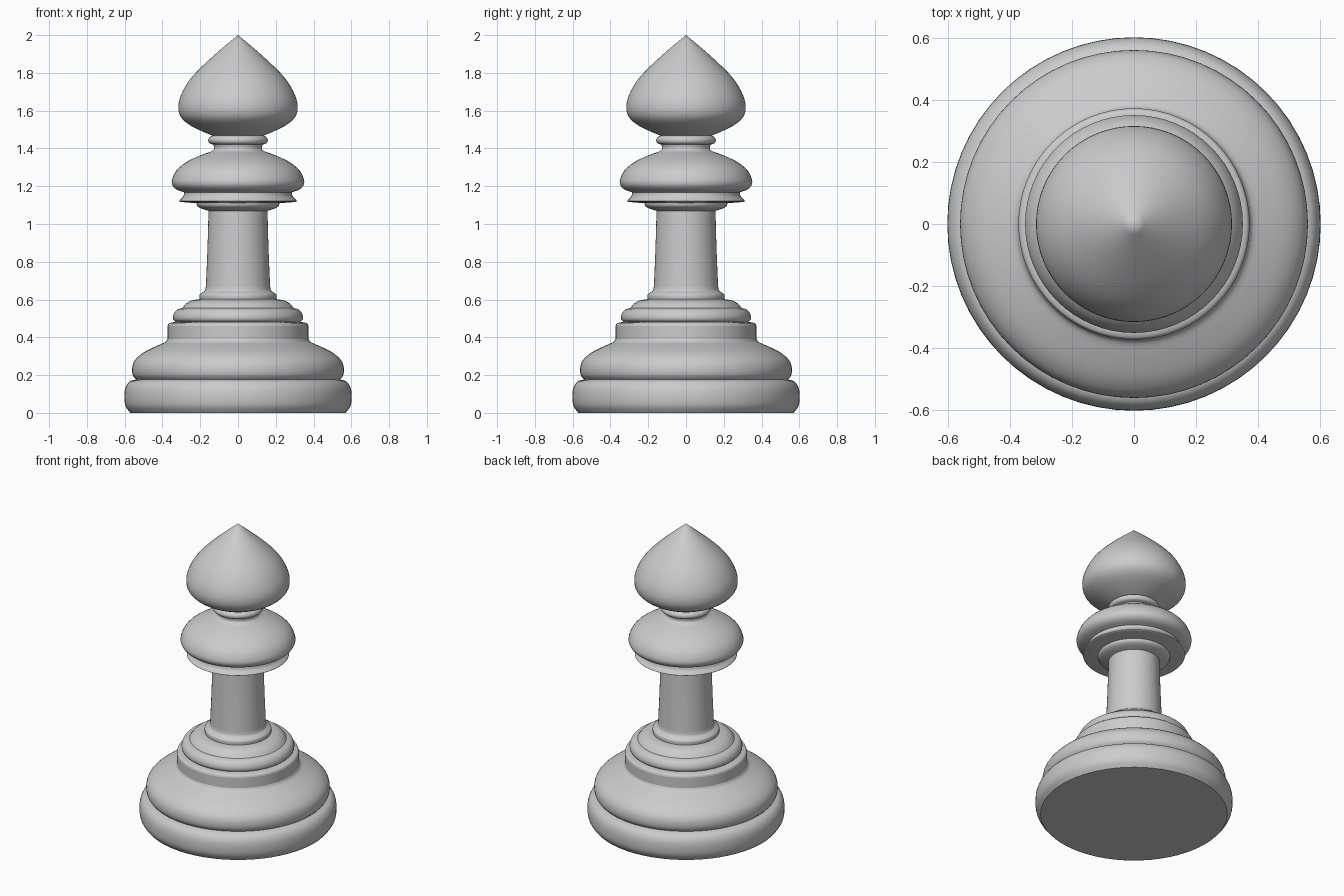
import bpy, bmesh, math
from mathutils import Vector

if "Cube" in bpy.data.objects:
    bpy.data.objects.remove(bpy.data.objects["Cube"])

SEGMENTS = 64


def catmull(points, steps):
    """Smooth curve through (radius, height) points."""
    p = [Vector(q) for q in points]
    p = [2 * p[0] - p[1]] + p + [2 * p[-1] - p[-2]]
    out = []
    for a, b, c, d in zip(p, p[1:], p[2:], p[3:]):
        for i in range(steps):
            t = i / steps
            out.append(0.5 * (2 * b + (c - a) * t + (2 * a - 5 * b + 4 * c - d) * t * t
                              + (3 * b - a - 3 * c + d) * t ** 3))
    return out + [p[-2]]


def turned(name, points, steps=3):
    """Lathe a profile around z; radius 0 closes to a point."""
    bm = bmesh.new()
    prof = [bm.verts.new((max(r, 0), 0, z)) for r, z in catmull(points, steps)]
    edges = [bm.edges.new(e) for e in zip(prof, prof[1:])]
    bmesh.ops.spin(bm, geom=prof + edges, axis=(0, 0, 1), cent=(0, 0, 0),
                   angle=2 * math.pi, steps=SEGMENTS, use_duplicate=False)
    bmesh.ops.remove_doubles(bm, verts=bm.verts, dist=1e-4)
    # flat foot under the base
    foot = [e for e in bm.edges if e.is_boundary and all(v.co.z < 1e-4 for v in e.verts)]
    if foot:
        bmesh.ops.contextual_create(bm, geom=foot)
    bmesh.ops.recalc_face_normals(bm, faces=bm.faces)
    # open rings: point the skin outward
    side = max((f for f in bm.faces if abs(f.normal.z) < 0.9),
               key=lambda f: f.calc_center_median().xy.length)
    if side.normal.xy.dot(side.calc_center_median().xy) < 0:
        bmesh.ops.reverse_faces(bm, faces=bm.faces)
    mesh = bpy.data.meshes.new(name)
    bm.to_mesh(mesh)
    bm.free()
    obj = bpy.data.objects.new(name, mesh)
    bpy.context.collection.objects.link(obj)
    bpy.ops.object.select_all(action='DESELECT')
    obj.select_set(True)
    bpy.context.view_layer.objects.active = obj
    bpy.ops.object.shade_smooth_by_angle(angle=math.radians(35))


# Base rings
turned("foot_ring", [(.57, 0), (.595, .035), (.602, .08), (.597, .13), (.575, .165), (.54, .178)])
turned("base_bell", [(.54, .178), (.557, .2), (.56, .24), (.545, .28), (.50, .32), (.43, .355),
                     (.385, .375), (.373, .392)])
turned("base_drum", [(.373, .392), (.373, .46)], 1)
turned("drum_shoulder", [(.373, .46), (.365, .475), (.33, .482)])
turned("upper_ring", [(.33, .482), (.343, .495), (.342, .52), (.325, .545), (.295, .555)])
turned("upper_cove", [(.295, .555), (.275, .578), (.245, .595), (.203, .602)])
turned("stem_foot", [(.203, .602), (.203, .625), (.19, .637), (.175, .648), (.17, .67)])

# Stem
turned("stem", [(.17, .67), (.162, .86), (.156, 1.07)])

# Collar
turned("collar_underside", [(.156, 1.07), (.195, 1.082), (.215, 1.095), (.22, 1.11)])
turned("collar_flange", [(.22, 1.11), (.30, 1.117), (.31, 1.124), (.29, 1.145), (.285, 1.168)])
turned("collar_bulb", [(.285, 1.168), (.325, 1.182), (.347, 1.205), (.349, 1.235), (.325, 1.285),
                       (.27, 1.33), (.195, 1.365), (.145, 1.383), (.127, 1.398), (.13, 1.42)])
turned("neck_ring", [(.13, 1.42), (.152, 1.428), (.158, 1.445), (.15, 1.46), (.135, 1.468)])

# Pointed head
turned("head", [(.135, 1.468), (.20, 1.495), (.265, 1.53), (.305, 1.57), (.316, 1.62), (.303, 1.68),
                (.262, 1.755), (.20, 1.825), (.10, 1.917), (0, 2)])
